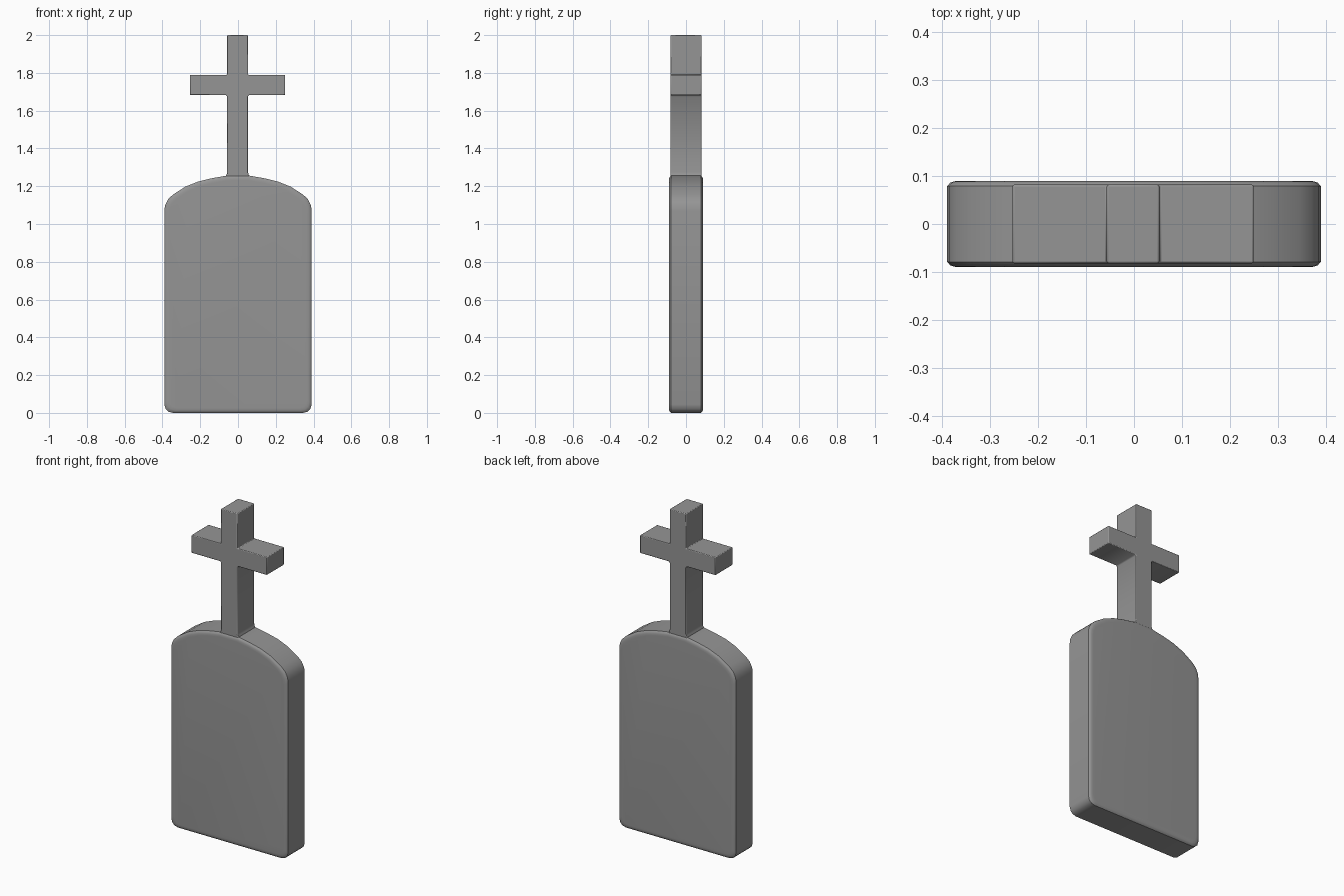
import bpy, bmesh, math

if "Cube" in bpy.data.objects:
    bpy.data.objects.remove(bpy.data.objects["Cube"])

stone = bpy.data.materials.new("grey stone")
stone.diffuse_color = (0.3, 0.3, 0.3, 1)
stone.use_nodes = True
stone.node_tree.nodes["Principled BSDF"].inputs["Base Color"].default_value = stone.diffuse_color


def loft(name, outline, rings, mid_z):
    """Skin copies of an x-z outline; each ring is (y, x scale, z scale)."""
    bm = bmesh.new()
    loops = [[bm.verts.new((x * sx, y, mid_z + (z - mid_z) * sz)) for x, z in outline]
             for y, sx, sz in rings]
    n = len(outline)
    for a, b in zip(loops, loops[1:]):
        for i in range(n):
            j = (i + 1) % n
            bm.faces.new((a[i], a[j], b[j], b[i]))
    bm.faces.new(loops[0])
    bm.faces.new(loops[-1])
    bmesh.ops.recalc_face_normals(bm, faces=bm.faces[:])
    mesh = bpy.data.meshes.new(name)
    bm.to_mesh(mesh)
    bm.free()
    mesh.materials.append(stone)
    ob = bpy.data.objects.new(name, mesh)
    bpy.context.collection.objects.link(ob)
    return ob


def mirrored(half):
    return half + [(-x, z) for x, z in reversed(half)]


def smooth(ob, angle):
    bpy.ops.object.select_all(action='DESELECT')
    ob.select_set(True)
    bpy.context.view_layer.objects.active = ob
    bpy.ops.object.shade_smooth_by_angle(angle=math.radians(angle))


# Headstone slab: rounded bottom corners, shallow arched top
half = [(0.345, 0.0), (0.368, 0.006), (0.383, 0.02), (0.39, 0.045),
        (0.39, 1.07), (0.386, 1.1), (0.371, 1.13), (0.345, 1.155),
        (0.28, 1.197), (0.21, 1.225), (0.14, 1.242), (0.06, 1.256)]
steps = [(0.079, 0.0), (0.086, 0.006), (0.089, 0.014), (0.09, 0.025)]
rings = [(y, 1 - d / 0.39, 1 - d / 0.63) for y, d in steps]
rings = [(-y, sx, sz) for y, sx, sz in reversed(rings)] + rings
slab = loft("headstone_slab", mirrored(half), rings, 0.63)
smooth(slab, 40)

# Cross on top, with a slightly flared foot
half = [(0.055, 1.2), (0.066, 1.25), (0.058, 1.262), (0.055, 1.275),
        (0.055, 1.675), (0.061, 1.682), (0.252, 1.682), (0.252, 1.79),
        (0.055, 1.79), (0.055, 2.0)]
cross = loft("cross", mirrored(half), [(-0.082, 1, 1), (0.082, 1, 1)], 1.6)
cross.location.x = -0.002
bev = cross.modifiers.new("soft_edges", 'BEVEL')
bev.width = 0.004
bev.segments = 2
bev.limit_method = 'ANGLE'
bev.angle_limit = math.radians(50)
smooth(cross, 50)
